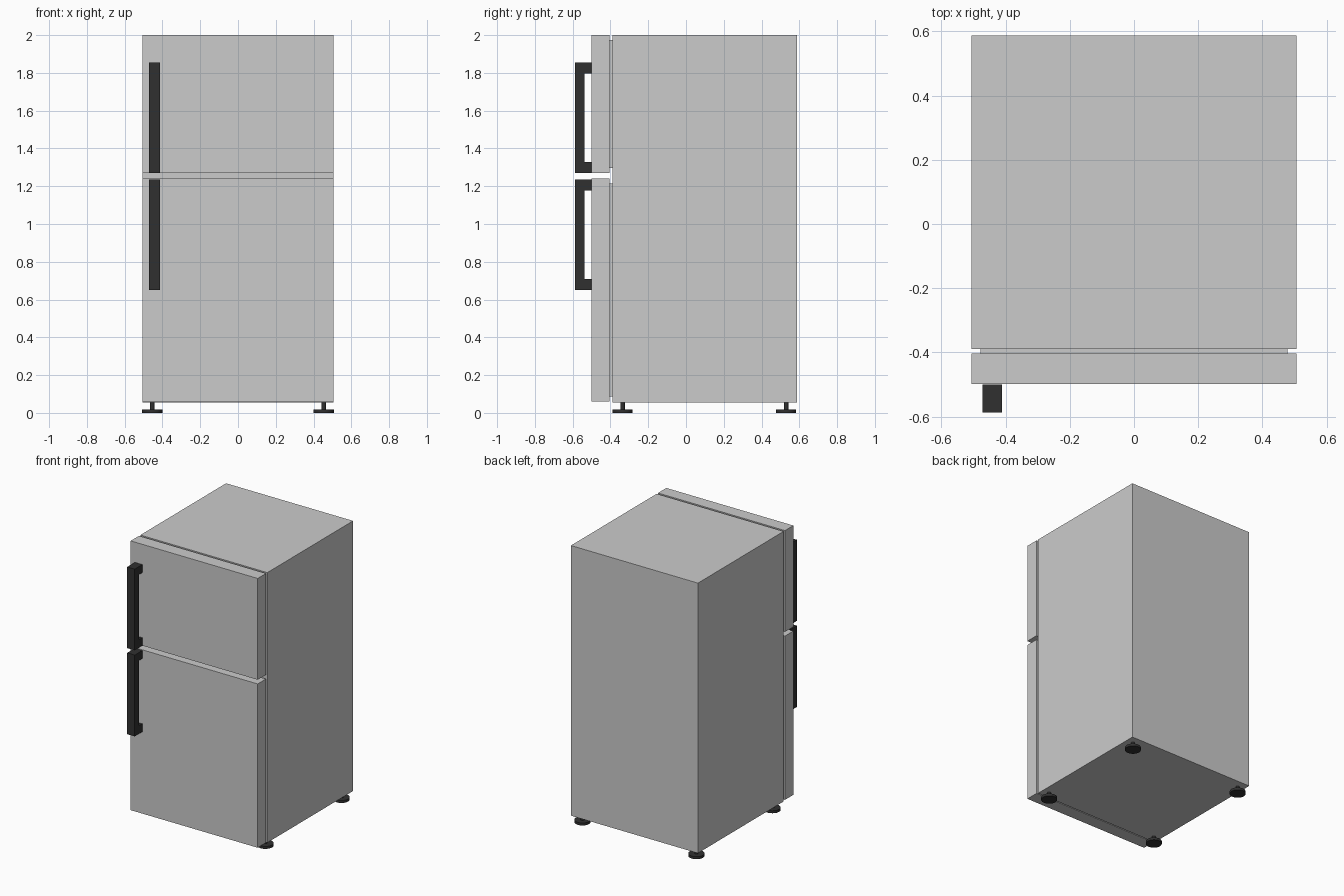
import bpy, bmesh
from mathutils import Matrix, Vector

if "Cube" in bpy.data.objects:
    bpy.data.objects.remove(bpy.data.objects["Cube"])

black = bpy.data.materials.new("black_plastic")
black.diffuse_color = (0.03, 0.03, 0.03, 1)
black.use_nodes = True
black.node_tree.nodes["Principled BSDF"].inputs["Base Color"].default_value = black.diffuse_color


def finish(name, bm, mat=None):
    mesh = bpy.data.meshes.new(name)
    bm.to_mesh(mesh)
    bm.free()
    ob = bpy.data.objects.new(name, mesh)
    bpy.context.collection.objects.link(ob)
    if mat:
        mesh.materials.append(mat)
    return ob


def box(name, x, y, z):
    bm = bmesh.new()
    lo, hi = Vector((x[0], y[0], z[0])), Vector((x[1], y[1], z[1]))
    m = Matrix.Translation((lo + hi) / 2) @ Matrix.Diagonal((*(hi - lo), 1))
    bmesh.ops.create_cube(bm, size=1, matrix=m)
    return finish(name, bm)


def handle(name, z0, z1):
    # C-shaped side profile (y, z) extruded across x
    out, mid, door, t = -0.587, -0.538, -0.50, 0.058
    profile = [(door, z0), (out, z0), (out, z1), (door, z1),
               (door, z1 - t), (mid, z1 - t), (mid, z0 + t), (door, z0 + t)]
    bm = bmesh.new()
    face = bm.faces.new([bm.verts.new((-0.472, y, z)) for y, z in profile])
    ext = bmesh.ops.extrude_face_region(bm, geom=[face])
    verts = [g for g in ext["geom"] if isinstance(g, bmesh.types.BMVert)]
    bmesh.ops.translate(bm, verts=verts, vec=(0.06, 0, 0))
    bmesh.ops.recalc_face_normals(bm, faces=bm.faces)
    return finish(name, bm, black)


def foot(name, x, y):
    # Flat pad with a threaded-rod style stem
    bm = bmesh.new()
    for r, z0, z1 in ((0.053, 0.0, 0.018), (0.012, 0.018, 0.056)):
        bmesh.ops.create_cone(bm, cap_ends=True, segments=32, radius1=r, radius2=r,
                              depth=z1 - z0,
                              matrix=Matrix.Translation((x, y, (z0 + z1) / 2)))
    ob = finish(name, bm, black)
    bpy.context.view_layer.objects.active = ob
    ob.select_set(True)
    bpy.ops.object.shade_smooth_by_angle()
    ob.select_set(False)


# Cabinet
W = 0.506
box("cabinet", (-W, W), (-0.389, 0.587), (0.054, 2.0))

# Doors, seals and handles
for label, z0, z1, h0, h1 in (("fridge", 0.06, 1.24, 0.65, 1.236),
                              ("freezer", 1.27, 2.0, 1.27, 1.855)):
    box(label + "_door", (-W, W), (-0.499, -0.404), (z0, z1))
    box(label + "_seal", (-0.478, 0.478), (-0.404, -0.389), (z0 + 0.026, z1 - 0.026))
    handle(label + "_handle", h0, h1)

# Feet
for sx, side in ((-1, "left"), (1, "right")):
    for y, end in ((-0.336, "front"), (0.53, "back")):
        foot(f"{end}_{side}_foot", sx * 0.454, y)
